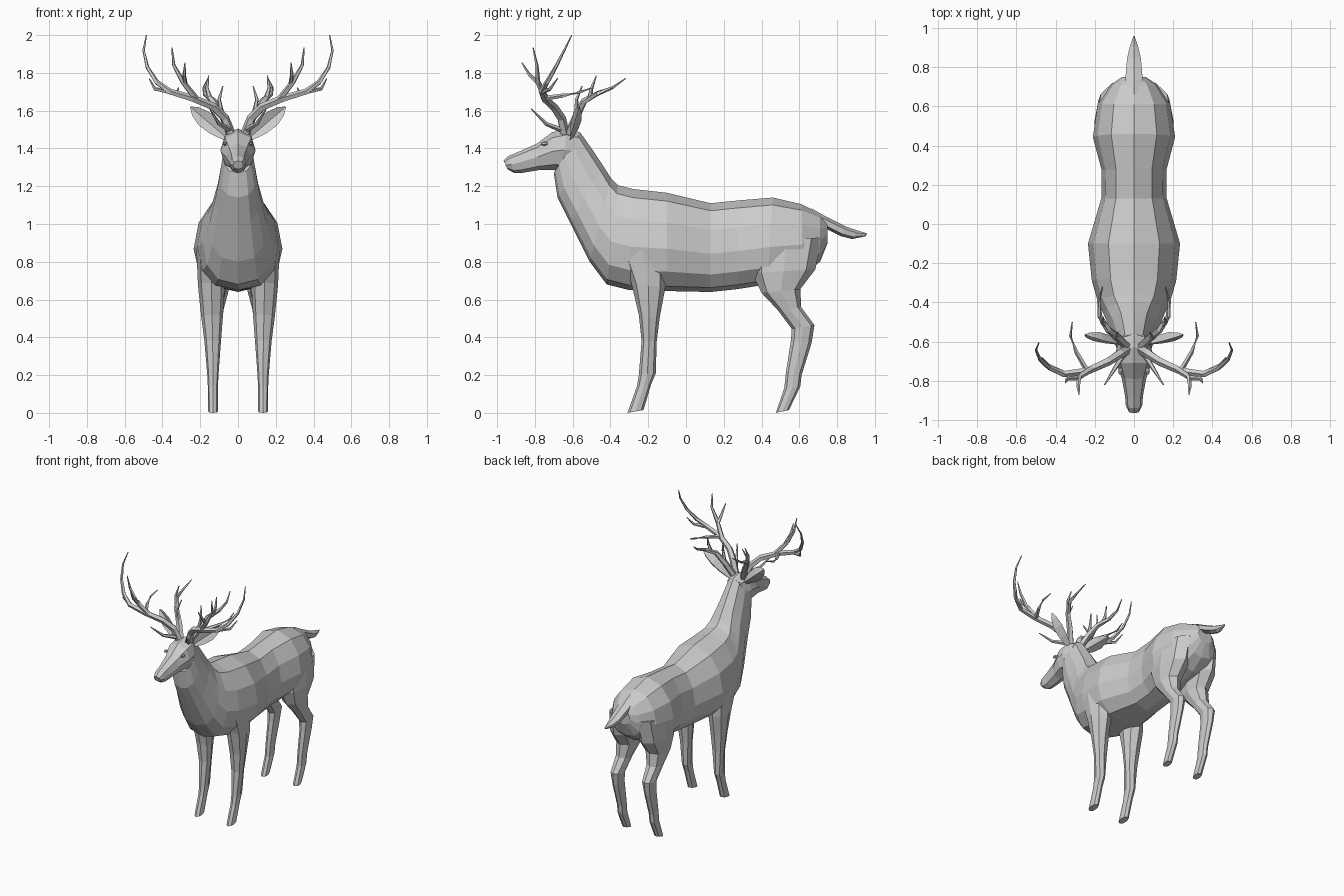
import bpy, bmesh, math
from mathutils import Vector


def loft(bm, rings):
    """Skin a list of vertex rings and cap both ends."""
    vs = [[bm.verts.new(p) for p in r] for r in rings]
    n = len(vs[0])
    for a, b in zip(vs, vs[1:]):
        for i in range(n):
            j = (i + 1) % n
            bm.faces.new((a[i], a[j], b[j], b[i]))
    bm.faces.new(vs[0])
    bm.faces.new(vs[-1])


def finish(name, bm, mirror=False):
    bmesh.ops.recalc_face_normals(bm, faces=bm.faces)
    me = bpy.data.meshes.new(name)
    bm.to_mesh(me)
    bm.free()
    ob = bpy.data.objects.new(name, me)
    bpy.context.collection.objects.link(ob)
    if mirror:
        m = ob.modifiers.new("Mirror", 'MIRROR')
        m.use_mirror_merge = False
    return ob


def section(y1, z1, y2, z2, xa, xb, n, skew=0.0):
    """Oval ring spanning two side-view points, between xa and xb."""
    ring = []
    for i in range(n):
        a = 2 * math.pi * i / n
        f = 0.5 - 0.5 * math.cos(a) + skew * math.sin(a) ** 2
        s = math.sin(a)
        s = math.copysign(abs(s) ** 0.85, s)
        ring.append(Vector(((xa + xb) / 2 + (xb - xa) / 2 * s,
                            y1 + (y2 - y1) * f, z1 + (z2 - z1) * f)))
    return ring


def body_part(name, rows, n, skew=0.0):
    bm = bmesh.new()
    loft(bm, [section(*r[:4], -r[4], r[4], n, skew) for r in rows])
    return finish(name, bm)


def limb(name, rows, n=8):
    bm = bmesh.new()
    loft(bm, [section(*r, n) for r in rows])
    return finish(name, bm, True)


def tine(bm, pts, r0, r1=0.003, n=5):
    """Tapering tube along a path."""
    pts = [Vector(p) for p in pts]
    rings = []
    for i, p in enumerate(pts):
        d = (pts[min(i + 1, len(pts) - 1)] - pts[max(i - 1, 0)]).normalized()
        u = d.cross(Vector((0.3, 1, 0.2))).normalized()
        v = d.cross(u)
        r = r0 + (r1 - r0) * (i / (len(pts) - 1)) ** 1.3
        rings.append([p + r * (math.cos(t) * u + math.sin(t) * v)
                      for t in (2 * math.pi * k / n for k in range(n))])
    loft(bm, rings)


# Torso and neck: top y,z, bottom y,z, half width
body_part("torso_and_neck", [
    (0.75, 1.01, 0.75, 0.90, 0.06),
    (0.71, 1.055, 0.71, 0.80, 0.12),
    (0.61, 1.105, 0.62, 0.73, 0.185),
    (0.46, 1.14, 0.43, 0.68, 0.21),
    (0.28, 1.125, 0.27, 0.655, 0.165),
    (0.13, 1.11, 0.13, 0.64, 0.167),
    (-0.10, 1.165, -0.10, 0.645, 0.235),
    (-0.28, 1.185, -0.30, 0.65, 0.215),
    (-0.36, 1.205, -0.42, 0.68, 0.185),
    (-0.395, 1.24, -0.51, 0.80, 0.155),
    (-0.44, 1.31, -0.61, 1.00, 0.12),
    (-0.50, 1.40, -0.68, 1.14, 0.098),
    (-0.56, 1.485, -0.70, 1.27, 0.08)], 12, 0.07)

# Head
body_part("head", [
    (-0.56, 1.485, -0.61, 1.29, 0.07),
    (-0.63, 1.505, -0.66, 1.28, 0.092),
    (-0.71, 1.485, -0.70, 1.285, 0.092),
    (-0.79, 1.425, -0.78, 1.285, 0.063),
    (-0.88, 1.385, -0.87, 1.27, 0.046),
    (-0.94, 1.36, -0.91, 1.27, 0.042),
    (-0.965, 1.335, -0.945, 1.29, 0.028)], 8)

# Tail
body_part("tail", [
    (0.66, 1.085, 0.70, 0.97, 0.045),
    (0.74, 1.04, 0.74, 0.975, 0.05),
    (0.85, 0.985, 0.82, 0.935, 0.04),
    (0.91, 0.965, 0.88, 0.92, 0.025),
    (0.96, 0.95, 0.95, 0.935, 0.004)], 6)

# Legs: front y,z, back y,z, inner x, outer x
limb("front_legs", [
    (-0.36, 0.86, -0.10, 0.86, 0.06, 0.22),
    (-0.29, 0.69, -0.11, 0.66, 0.07, 0.212),
    (-0.25, 0.52, -0.14, 0.50, 0.08, 0.195),
    (-0.235, 0.38, -0.155, 0.38, 0.09, 0.178),
    (-0.25, 0.20, -0.16, 0.21, 0.103, 0.163),
    (-0.26, 0.14, -0.185, 0.15, 0.106, 0.16),
    (-0.31, 0.0, -0.225, 0.015, 0.107, 0.158)])
limb("hind_legs", [
    (0.34, 0.90, 0.72, 0.93, 0.03, 0.19),
    (0.35, 0.74, 0.685, 0.76, 0.03, 0.203),
    (0.40, 0.635, 0.605, 0.655, 0.05, 0.192),
    (0.485, 0.545, 0.61, 0.56, 0.075, 0.18),
    (0.56, 0.445, 0.68, 0.465, 0.09, 0.17),
    (0.555, 0.38, 0.665, 0.37, 0.10, 0.163),
    (0.53, 0.22, 0.612, 0.20, 0.105, 0.158),
    (0.52, 0.13, 0.605, 0.14, 0.106, 0.158),
    (0.475, 0.0, 0.545, 0.015, 0.107, 0.158)])

# Ears: cupped leaves
bm = bmesh.new()
a, b = Vector((0.065, -0.61, 1.46)), Vector((0.252, -0.565, 1.62))
d = (b - a).normalized()
side = d.cross(Vector((0, 1, 0))).normalized()
front = side.cross(d)
if front.y > 0:
    front = -front
rings = []
for t, w in ((0, 0.02), (0.3, 0.04), (0.6, 0.045), (0.85, 0.028), (1, 0.003)):
    c = a.lerp(b, t)
    rings.append([c + side * w + front * w * 0.3, c - front * w * 0.15,
                  c - side * w + front * w * 0.3, c - front * w * 0.7])
loft(bm, rings)
finish("ears", bm, True)

# Eyes
bm = bmesh.new()
bmesh.ops.create_icosphere(bm, subdivisions=1, radius=0.02)
for v in bm.verts:
    v.co = Vector((0.07 + v.co.x * 0.6, -0.75 + v.co.y, 1.425 + v.co.z * 0.6))
finish("eyes", bm, True)

# Antlers: main beam followed by its tines
bm = bmesh.new()
tine(bm, [(0.035, -0.64, 1.47), (0.07, -0.66, 1.56), (0.13, -0.70, 1.62),
          (0.24, -0.75, 1.665), (0.36, -0.765, 1.70), (0.43, -0.735, 1.75),
          (0.48, -0.69, 1.83), (0.50, -0.645, 1.92), (0.485, -0.605, 2.0)], 0.026)
tine(bm, [(0.22, -0.74, 1.66), (0.29, -0.785, 1.75), (0.34, -0.79, 1.84),
          (0.35, -0.81, 1.935)], 0.018)
tine(bm, [(0.28, -0.775, 1.74), (0.285, -0.83, 1.79), (0.28, -0.87, 1.855)], 0.014)
tine(bm, [(0.36, -0.76, 1.70), (0.44, -0.72, 1.715), (0.47, -0.68, 1.77)], 0.014)
tine(bm, [(0.24, -0.745, 1.665), (0.295, -0.65, 1.68), (0.325, -0.57, 1.695),
          (0.315, -0.50, 1.72)], 0.014)
tine(bm, [(0.05, -0.66, 1.50), (0.10, -0.74, 1.53), (0.15, -0.82, 1.61)], 0.016)
tine(bm, [(0.04, -0.62, 1.48), (0.08, -0.58, 1.57), (0.13, -0.54, 1.65),
          (0.175, -0.47, 1.69), (0.18, -0.39, 1.72), (0.16, -0.32, 1.77)], 0.024)
tine(bm, [(0.15, -0.51, 1.67), (0.165, -0.50, 1.72), (0.155, -0.475, 1.785)], 0.014)
tine(bm, [(0.085, -0.58, 1.58), (0.10, -0.58, 1.66), (0.08, -0.55, 1.73)], 0.014)
finish("antlers", bm, True)
